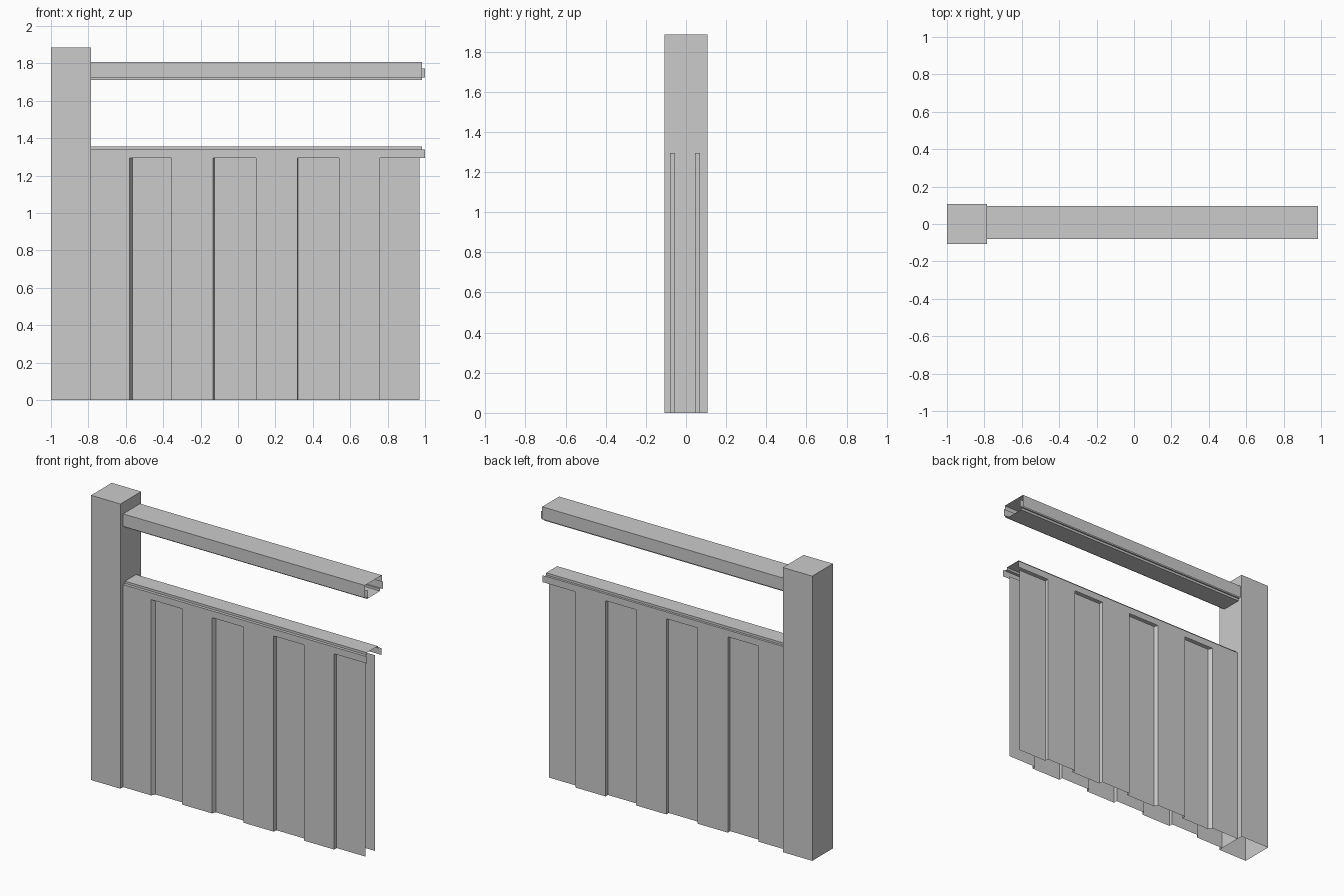
import bpy, bmesh

if "Cube" in bpy.data.objects:
    bpy.data.objects.remove(bpy.data.objects["Cube"])


def extrude(name, profiles, axis_pts):
    """Sweep open (a, b) profiles into thin sheets; axis_pts maps a point to its two ends."""
    bm = bmesh.new()
    for prof in profiles:
        cols = [[bm.verts.new(p) for p in axis_pts(a, b)] for a, b in prof]
        for (p0, p1), (q0, q1) in zip(cols, cols[1:]):
            bm.faces.new((p0, q0, q1, p1))
    me = bpy.data.meshes.new(name)
    bm.to_mesh(me)
    bm.free()
    ob = bpy.data.objects.new(name, me)
    bpy.context.collection.objects.link(ob)
    return ob


def along_x(x1):
    return lambda y, z: ((-0.785, y, z), (x1, y, z))


# Hollow post, capped on top and open underneath
bpy.ops.mesh.primitive_cube_add(size=1, location=(-0.8925, 0, 0.942))
post = bpy.context.object
post.name = "post"
post.scale = (0.215, 0.216, 1.884)
bm = bmesh.new()
bm.from_mesh(post.data)
bm.faces.ensure_lookup_table()
bottom = [f for f in bm.faces if f.normal.z < -0.5]
bmesh.ops.delete(bm, geom=bottom, context='FACES_ONLY')
bm.to_mesh(post.data)
bm.free()

# Top rail: outer cap over an inverted inner channel
extrude("top_rail_cap",
        [[(-0.08, 1.725), (-0.08, 1.808), (0.097, 1.808), (0.097, 1.725)]],
        along_x(0.985))
extrude("top_rail_flanges",
        [[(-0.068, 1.773), (-0.068, 1.725)], [(0.088, 1.725), (0.088, 1.773)]],
        along_x(1.0))
extrude("top_rail_channel",
        [[(-0.068, 1.725), (-0.058, 1.725), (-0.058, 1.71),
          (0.078, 1.71), (0.078, 1.725), (0.088, 1.725)]],
        along_x(0.985))

# Middle rail: stepped crown with side flanges holding the sheets
extrude("middle_rail_crown",
        [[(-0.08, 1.34), (-0.06, 1.34), (-0.06, 1.355),
          (0.055, 1.355), (0.055, 1.34), (0.07, 1.34)]],
        along_x(0.985))
extrude("middle_rail_flanges",
        [[(-0.08, 1.295), (-0.08, 1.34)], [(0.07, 1.34), (0.07, 1.295)]],
        along_x(1.0))

# Front and back ribbed sheets: raised bands alternate with recessed ones
bands = [(-0.785, -0.58, 0.015), (-0.355, -0.135, 0.01),
         (0.095, 0.317, 0.003), (0.54, 0.76, 0.0)]
for name, outer, inner in (("front_sheet", -0.08, -0.054),
                           ("back_sheet", 0.07, 0.045)):
    prof = []
    for i, (x0, x1, slope) in enumerate(bands):
        if i:
            prof.append((x0, inner))
        prof += [(x0, outer), (x1, outer), (x1 + slope, inner)]
    prof.append((0.97, inner))
    extrude(name, [prof], lambda x, y: ((x, y, 0), (x, y, 1.295)))
